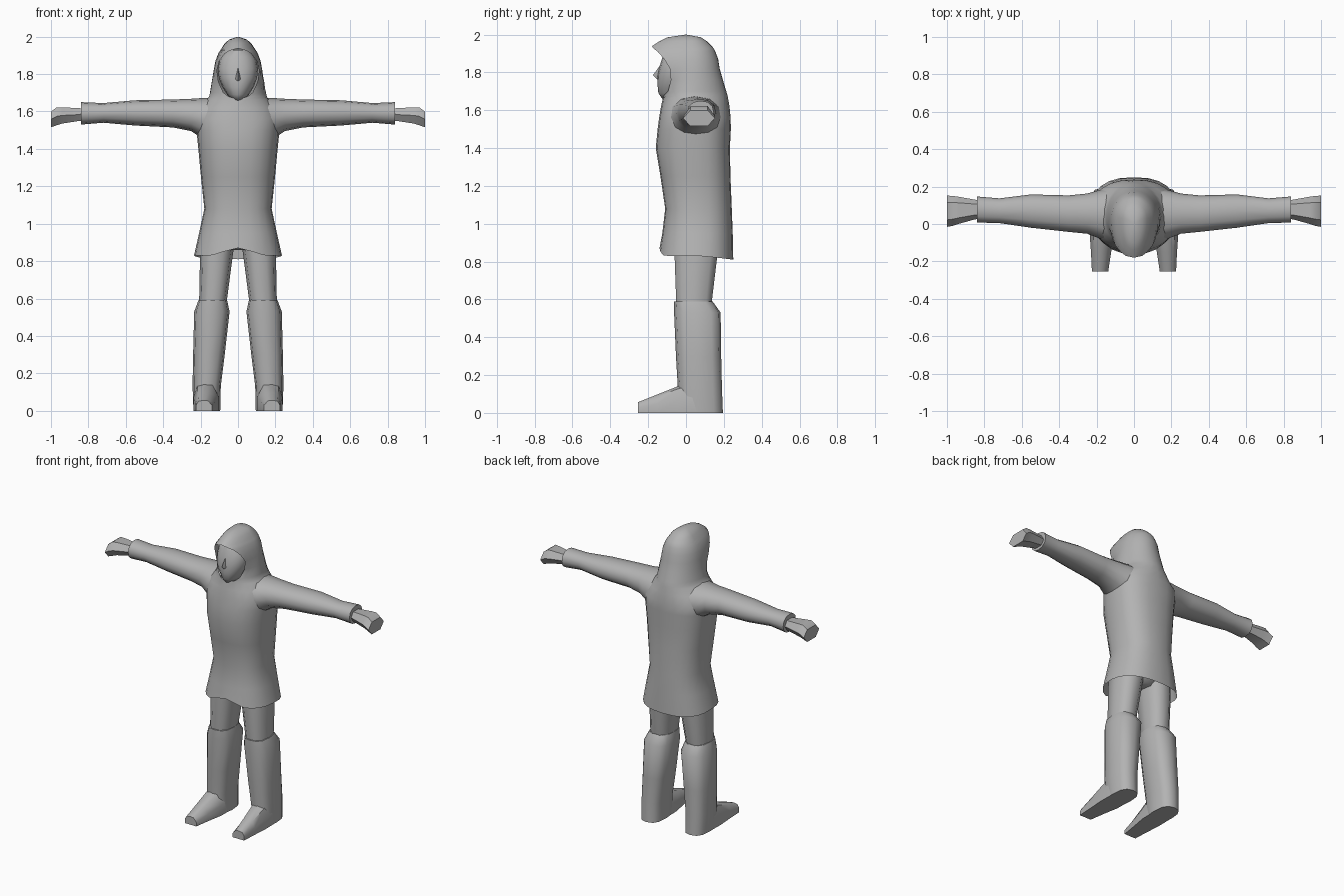
import bpy, bmesh, math

grey = bpy.data.materials.new("plain grey")
grey.diffuse_color = (0.45, 0.45, 0.45, 1)


def spow(v, p):
    return math.copysign(abs(v) ** p, v)


def finish(name, bm, mirror=False, angle=60):
    bmesh.ops.remove_doubles(bm, verts=bm.verts, dist=0.0005)
    bmesh.ops.recalc_face_normals(bm, faces=bm.faces)
    me = bpy.data.meshes.new(name)
    bm.to_mesh(me)
    bm.free()
    me.materials.append(grey)
    ob = bpy.data.objects.new(name, me)
    bpy.context.collection.objects.link(ob)
    bpy.ops.object.select_all(action='DESELECT')
    ob.select_set(True)
    bpy.context.view_layer.objects.active = ob
    bpy.ops.object.shade_smooth_by_angle(angle=math.radians(angle))
    if mirror:
        ob.modifiers.new("mirror", 'MIRROR').use_axis[0] = True
    return ob


def loft(name, axis, rings, n=10, p=0.8, mirror=False, angle=60):
    """Each ring is (position on axis, u0, u1, v0, v1), joined and capped."""
    bm = bmesh.new()
    loops = []
    for t, u0, u1, v0, v1 in rings:
        loop = []
        for i in range(n):
            a = 2 * math.pi * i / n
            u = (u0 + u1) / 2 + (u1 - u0) / 2 * spow(math.cos(a), p)
            v = (v0 + v1) / 2 + (v1 - v0) / 2 * spow(math.sin(a), p)
            co = {'x': (t, u, v), 'y': (u, t, v), 'z': (u, v, t)}[axis]
            loop.append(bm.verts.new(co))
        loops.append(loop)
    for a, b in zip(loops, loops[1:]):
        for i in range(n):
            j = (i + 1) % n
            bm.faces.new((a[i], a[j], b[j], b[i]))
    bm.faces.new(loops[0])
    bm.faces.new(loops[-1])
    return finish(name, bm, mirror, angle)


# Tunic and hood: one shell, its front seam opening up around the face
# (z, half width, front y, back y, half width of face opening)
shell = [
    (0.83, 0.235, -0.14, 0.25, 0), (0.95, 0.208, -0.125, 0.247, 0),
    (1.08, 0.18, -0.11, 0.242, 0), (1.25, 0.198, -0.135, 0.235, 0),
    (1.40, 0.212, -0.16, 0.232, 0), (1.50, 0.222, -0.15, 0.237, 0),
    (1.56, 0.225, -0.142, 0.236, 0), (1.62, 0.205, -0.132, 0.23, 0),
    (1.665, 0.165, -0.122, 0.222, 0), (1.68, 0.155, -0.115, 0.219, 0.05),
    (1.70, 0.15, -0.095, 0.213, 0.078), (1.76, 0.14, -0.08, 0.195, 0.105),
    (1.82, 0.13, -0.085, 0.178, 0.113), (1.87, 0.121, -0.115, 0.17, 0.10),
    (1.91, 0.106, -0.15, 0.155, 0.07), (1.925, 0.097, -0.17, 0.148, 0.045),
    (1.938, 0.088, -0.18, 0.138, 0), (1.965, 0.07, -0.14, 0.11, 0),
    (1.985, 0.047, -0.10, 0.08, 0), (2.0, 0, 0, 0, 0)]
bm = bmesh.new()
N = 24
loops = []
for k, (z, rx, yf, yb, wo) in enumerate(shell):
    p = 0.82 if z < 1.6 else 1.0
    cy = 0.06 if z < 1.6 else 0.03 if z < 2 else 0
    a0 = math.asin(wo / rx) if wo else 0
    loop = []
    for i in range(N + 1):
        a = a0 + (2 * math.pi - 2 * a0) * i / N
        c = -math.cos(a)
        ry = (cy - yf) / math.cos(a0) if c < 0 else yb - cy
        zz = z
        if k == 0:  # notched front hem, lower back hem
            d = min(a, 2 * math.pi - a)
            zz += 0.04 * max(0, 1 - d / 0.55) - 0.02 * max(0, c)
        loop.append(bm.verts.new((rx * spow(math.sin(a), p), cy + ry * spow(c, p), zz)))
    loops.append(loop)
for a, b in zip(loops, loops[1:]):
    for i in range(N):
        bm.faces.new((a[i], a[i + 1], b[i + 1], b[i]))
finish("hooded_tunic", bm, angle=75)

# Face and nose
loft("face", 'z', [
    (1.66, -0.035, 0.035, -0.125, 0.05), (1.69, -0.058, 0.058, -0.146, 0.05),
    (1.73, -0.083, 0.083, -0.15, 0.05), (1.78, -0.102, 0.102, -0.152, 0.05),
    (1.83, -0.107, 0.107, -0.14, 0.05), (1.88, -0.096, 0.096, -0.125, 0.05),
    (1.93, -0.06, 0.06, -0.10, 0.05)], n=16, p=0.95)
bm = bmesh.new()
tip = bm.verts.new((0, -0.175, 1.785))
base = [bm.verts.new(c) for c in
        ((0, -0.128, 1.85), (0.02, -0.14, 1.77), (0, -0.145, 1.755), (-0.02, -0.14, 1.77))]
for i in range(4):
    bm.faces.new((tip, base[i], base[(i + 1) % 4]))
finish("nose", bm)

# Sleeves with flared cuffs
loft("sleeve", 'x', [
    (0.10, -0.11, 0.20, 1.42, 1.675), (0.19, -0.075, 0.18, 1.455, 1.672),
    (0.25, -0.052, 0.163, 1.495, 1.668), (0.35, -0.042, 0.153, 1.515, 1.664),
    (0.55, -0.02, 0.158, 1.525, 1.66), (0.72, 0.005, 0.137, 1.54, 1.645),
    (0.84, 0.008, 0.147, 1.53, 1.65)], n=12, p=0.9, mirror=True)

# Mitten-like hands
loft("hand", 'x', [
    (0.80, 0.03, 0.125, 1.55, 1.62), (0.85, 0.025, 0.13, 1.545, 1.622),
    (0.94, 0.0, 0.146, 1.53, 1.628), (0.97, -0.01, 0.15, 1.52, 1.628),
    (1.0, -0.015, 0.152, 1.51, 1.605)], n=6, p=0.85, mirror=True, angle=40)

# Hips and trouser legs
loft("hips", 'z', [
    (0.86, -0.06, 0.06, -0.02, 0.13), (0.92, -0.16, 0.16, -0.07, 0.18),
    (1.05, -0.16, 0.16, -0.07, 0.18)], n=12)
loft("trouser_leg", 'z', [
    (0.96, 0.01, 0.19, -0.065, 0.18), (0.83, 0.028, 0.203, -0.065, 0.17),
    (0.57, 0.062, 0.208, -0.055, 0.138)], n=10, mirror=True)

# Boot shafts
loft("boot_shaft", 'z', [
    (0.59, 0.058, 0.212, -0.063, 0.14), (0.53, 0.045, 0.234, -0.063, 0.183),
    (0.30, 0.071, 0.24, -0.053, 0.186), (0.13, 0.092, 0.243, -0.043, 0.19),
    (0.0, 0.095, 0.238, -0.04, 0.195)], n=12, p=0.75, mirror=True, angle=50)

# Boot feet: flat soles sloping down to the toe
bm = bmesh.new()
loops = []
for y, x0, x1, h in ((0.06, 0.10, 0.236, 0.17), (-0.04, 0.102, 0.238, 0.142),
                     (-0.15, 0.122, 0.23, 0.098), (-0.255, 0.138, 0.225, 0.056)):
    w = x1 - x0
    loops.append([bm.verts.new((x0 + fx * w, y, fz * h)) for fx, fz in
                  ((0, 0), (0, 0.5), (0.25, 0.95), (0.55, 1), (0.85, 0.9), (1, 0.5), (1, 0))])
for a, b in zip(loops, loops[1:]):
    for i in range(7):
        j = (i + 1) % 7
        bm.faces.new((a[i], a[j], b[j], b[i]))
bm.faces.new(loops[0])
bm.faces.new(loops[-1])
finish("boot_foot", bm, mirror=True, angle=50)
